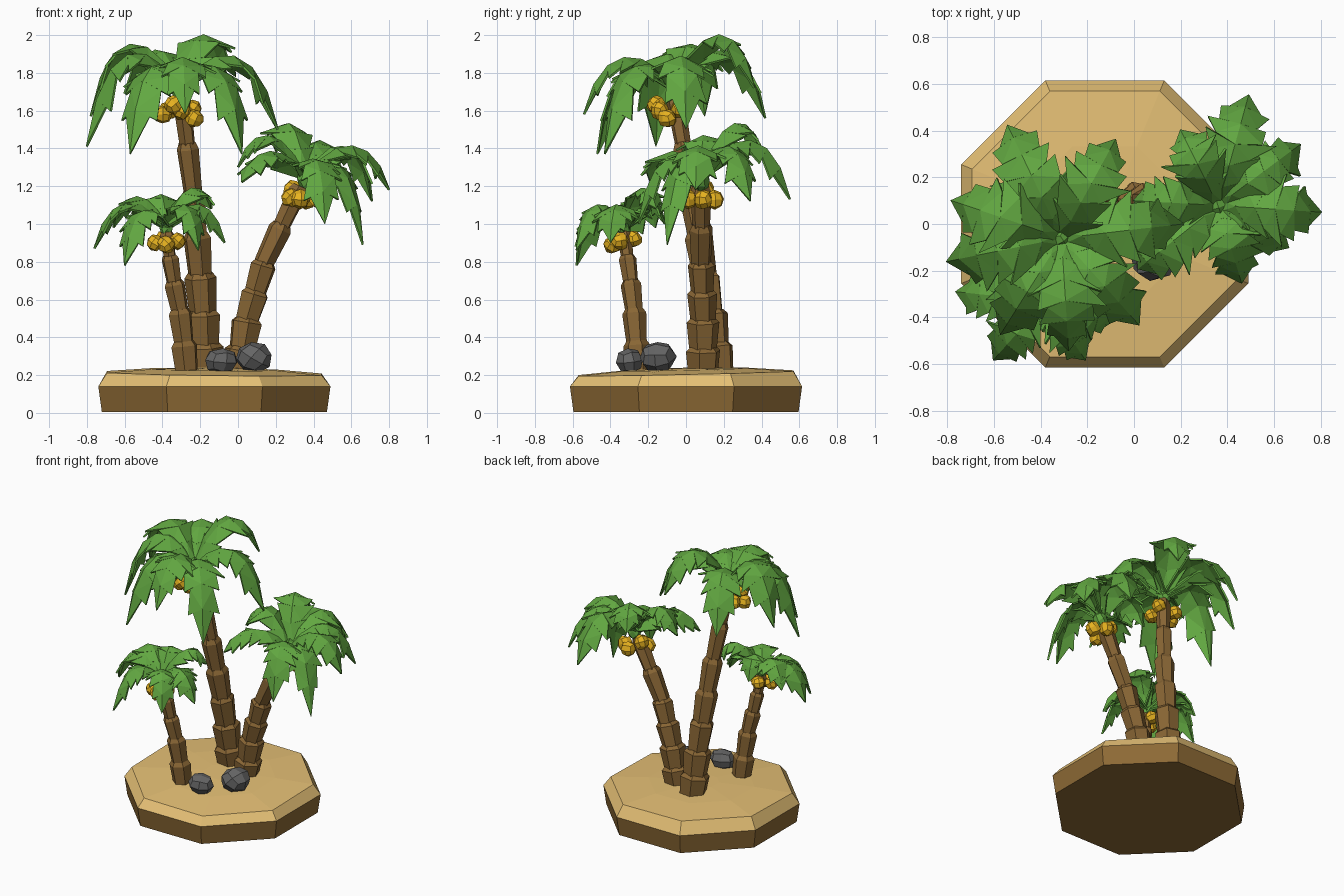
import bpy, bmesh, math, random
from mathutils import Vector, Matrix

random.seed(4)
if "Cube" in bpy.data.objects:
    bpy.data.objects.remove(bpy.data.objects["Cube"])


def material(name, r, g, b):
    m = bpy.data.materials.new(name)
    m.use_nodes = True
    m.diffuse_color = (r, g, b, 1)
    bsdf = m.node_tree.nodes["Principled BSDF"]
    bsdf.inputs["Base Color"].default_value = (r, g, b, 1)
    bsdf.inputs["Roughness"].default_value = 0.9
    return m


SAND = material("sand", 0.79, 0.53, 0.18)
EARTH = material("earth", 0.27, 0.145, 0.036)
BARK = material("bark", 0.25, 0.133, 0.035)
LEAF = material("leaf green", 0.122, 0.39, 0.053)
COCONUT = material("golden coconut", 0.84, 0.47, 0.015)
STONE = material("grey stone", 0.13, 0.13, 0.13)


def finish(bm, name, *mats):
    bmesh.ops.recalc_face_normals(bm, faces=bm.faces)
    mesh = bpy.data.meshes.new(name)
    bm.to_mesh(mesh)
    bm.free()
    for m in mats:
        mesh.materials.append(m)
    obj = bpy.data.objects.new(name, mesh)
    bpy.context.collection.objects.link(obj)
    return obj


def ring(bm, centre, radius, sides, turn=0.0, axis=Vector((0, 0, 1))):
    rot = axis.to_track_quat("Z", "Y")
    step = math.tau / sides
    return [bm.verts.new(centre + rot @ Vector((math.cos(turn + i * step) * radius,
                                                math.sin(turn + i * step) * radius, 0)))
            for i in range(sides)]


def loft(bm, rings):
    """Skin a stack of rings and cap both ends."""
    for a, b in zip(rings, rings[1:]):
        for i in range(len(a)):
            j = (i + 1) % len(a)
            bm.faces.new((a[i], a[j], b[j], b[i]))
    bm.faces.new(rings[0][::-1])
    bm.faces.new(rings[-1])


# Octagonal island: earth sides and base, sand on top rising slightly to the back
def island():
    bm = bmesh.new()
    profile = [(0.005, 0.645), (0.14, 0.665), (0.21, 0.615), (0.23, 0.36), (0.238, 0.12)]
    loft(bm, [ring(bm, Vector((-0.125, 0, z)), r, 8, math.pi / 8) for z, r in profile])
    for v in bm.verts:
        if v.co.z > 0.2:
            v.co.z += 0.022 * v.co.y - 0.012 * (v.co.x + 0.125)
    for f in bm.faces:
        f.material_index = 1 if f.calc_center_median().z < 0.1 else 0
    finish(bm, "island", SAND, EARTH)


# Trunk: stacked flared hexagonal segments along a path
def trunk(name, path, r0, r1, count):
    pts = [Vector(p) for p in path]

    def at(t):
        x = min(t, 0.9999) * (len(pts) - 1)
        i = int(x)
        return pts[i].lerp(pts[i + 1], x - i)

    bm = bmesh.new()
    for k in range(count):
        a, b = at(k / count), at((k + 1) / count)
        axis = (b - a).normalized()
        r = r0 + (r1 - r0) * k / (count - 1)
        turn = random.uniform(0, 1)
        loft(bm, [ring(bm, a.lerp(b, t), r * s, 6, turn, axis)
                  for t, s in ((-0.04, 0.95), (0.86, 1.12), (1.0, 0.85))])
    finish(bm, name, BARK)


# Frond: broad, folded, drooping leaf with saw-toothed edges
def frond(name, root, tip, apex):
    root, tip = Vector(root), Vector(tip)
    flat = Vector((tip.x - root.x, tip.y - root.y, 0))
    drop = tip.z - root.z
    lift = (apex - root.z - 0.09 * drop) / 0.74
    side = Vector((0, 0, 1)).cross(flat).normalized()
    half = 0.05 + 0.165 * flat.length

    def spine(t):
        u = 1 - t
        reach = 3 * u * u * t * 0.33 + 3 * u * t * t * 0.82 + t ** 3
        return root + flat * reach + Vector((0, 0, 3 * u * t * lift + t ** 3 * drop))

    n = 6
    bm = bmesh.new()
    mid = [bm.verts.new(spine(i / n)) for i in range(n + 1)]
    for sign in (1, -1):
        notch = bm.verts.new(mid[0].co + side * sign * 0.03)
        for i in range(n):
            bm.faces.new((mid[i], notch, mid[i + 1]))
            if i == n - 1:
                break
            t = (i + 1) / n
            tangent = (spine(t) - spine(t - 0.08)).normalized()
            down = side.cross(tangent)
            if down.z > 0:
                down = -down
            width = half * (0.42 + 0.72 * math.sin(math.pi * t ** 0.9)) * random.uniform(0.8, 1.2)
            tooth = bm.verts.new(mid[i + 1].co + side * sign * width
                                 + down * width * random.uniform(0.3, 0.6) + tangent * half * 0.3)
            bm.faces.new((notch, tooth, mid[i + 1]))
            notch = bm.verts.new(mid[i + 1].co.lerp(tooth.co, 0.65))
    obj = finish(bm, name, LEAF)
    mod = obj.modifiers.new("thickness", "SOLIDIFY")
    mod.thickness = 0.012
    mod.offset = 0


# Rounded faceted lump used for coconuts, rocks and crown hearts
def lump(name, centre, size, mat, jitter):
    bm = bmesh.new()
    bmesh.ops.create_cube(bm, size=2)
    bmesh.ops.subdivide_edges(bm, edges=bm.edges[:], cuts=1, use_grid_fill=True)
    spin = Matrix.Rotation(random.uniform(0, 3), 3, Vector((0.4, 0.3, 1)))
    for v in bm.verts:
        p = spin @ v.co.normalized() * random.uniform(1 - jitter, 1 + jitter)
        v.co = Vector(centre) + Vector([a * s for a, s in zip(p, size)])
    finish(bm, name, mat)


def palm(name, path, r0, r1, count, crown, fronds, nuts, nut_size):
    trunk(name + "_trunk", path, r0, r1, count)
    lump(name + "_crown_heart", crown, (r1, r1, r1 * 1.3), LEAF, 0.1)
    for i, (x, y, z, apex) in enumerate(fronds):
        frond(f"{name}_frond_{i + 1}", crown, (x, y, z), apex)
    for i, c in enumerate(nuts):
        lump(f"{name}_coconut_{i + 1}", c, (nut_size,) * 3, COCONUT, 0.08)


island()

palm("tall_palm",
     [(-0.17, 0.17, 0.2), (-0.19, 0.12, 0.6), (-0.23, 0.04, 1.1), (-0.3, -0.06, 1.68)],
     0.092, 0.045, 7, (-0.31, -0.06, 1.71),
     [(-0.54, 0.42, 1.56, 1.92), (-0.08, 0.36, 1.72, 1.995), (0.21, 0.0, 1.5, 1.89),
      (0.02, -0.43, 1.37, 1.84), (-0.28, -0.54, 1.58, 1.88), (-0.57, -0.47, 1.37, 1.84),
      (-0.8, -0.16, 1.41, 1.9), (-0.78, 0.1, 1.57, 1.95)],
     [(-0.4, -0.1, 1.58), (-0.34, -0.16, 1.63), (-0.23, -0.1, 1.56),
      (-0.3, -0.14, 1.6), (-0.24, -0.03, 1.61), (-0.37, -0.02, 1.6)], 0.05)

palm("leaning_palm",
     [(0.0, 0.09, 0.2), (0.05, 0.09, 0.5), (0.14, 0.08, 0.8), (0.33, 0.08, 1.2)],
     0.085, 0.05, 6, (0.36, 0.08, 1.24),
     [(0.02, -0.19, 1.22, 1.38), (0.2, 0.4, 1.38, 1.52), (0.49, 0.55, 1.13, 1.44),
      (0.71, 0.34, 1.12, 1.41), (0.8, 0.05, 1.18, 1.41), (0.66, -0.1, 0.89, 1.32),
      (0.46, -0.25, 1.0, 1.34), (0.0, 0.1, 1.3, 1.46)],
     [(0.28, 0.04, 1.14), (0.29, 0.1, 1.18), (0.33, 0.01, 1.13),
      (0.36, 0.15, 1.13), (0.43, 0.09, 1.13)], 0.052)

palm("small_palm",
     [(-0.27, -0.25, 0.2), (-0.3, -0.27, 0.5), (-0.35, -0.3, 0.75), (-0.38, -0.33, 0.96)],
     0.065, 0.035, 5, (-0.38, -0.33, 0.98),
     [(-0.76, -0.29, 0.87, 1.11), (-0.6, -0.58, 0.78, 1.07), (-0.21, -0.58, 0.86, 1.1),
      (-0.07, -0.4, 0.9, 1.1), (-0.14, -0.16, 1.08, 1.18), (-0.43, -0.11, 1.0, 1.15),
      (-0.66, -0.16, 0.98, 1.14)],
     [(-0.44, -0.36, 0.9), (-0.38, -0.39, 0.89), (-0.32, -0.35, 0.91), (-0.39, -0.28, 0.92)], 0.047)

# Rocks at the foot of the palms
lump("small_rock", (-0.09, -0.3, 0.275), (0.092, 0.075, 0.07), STONE, 0.05)
lump("large_rock", (0.085, -0.15, 0.295), (0.1, 0.1, 0.085), STONE, 0.05)
